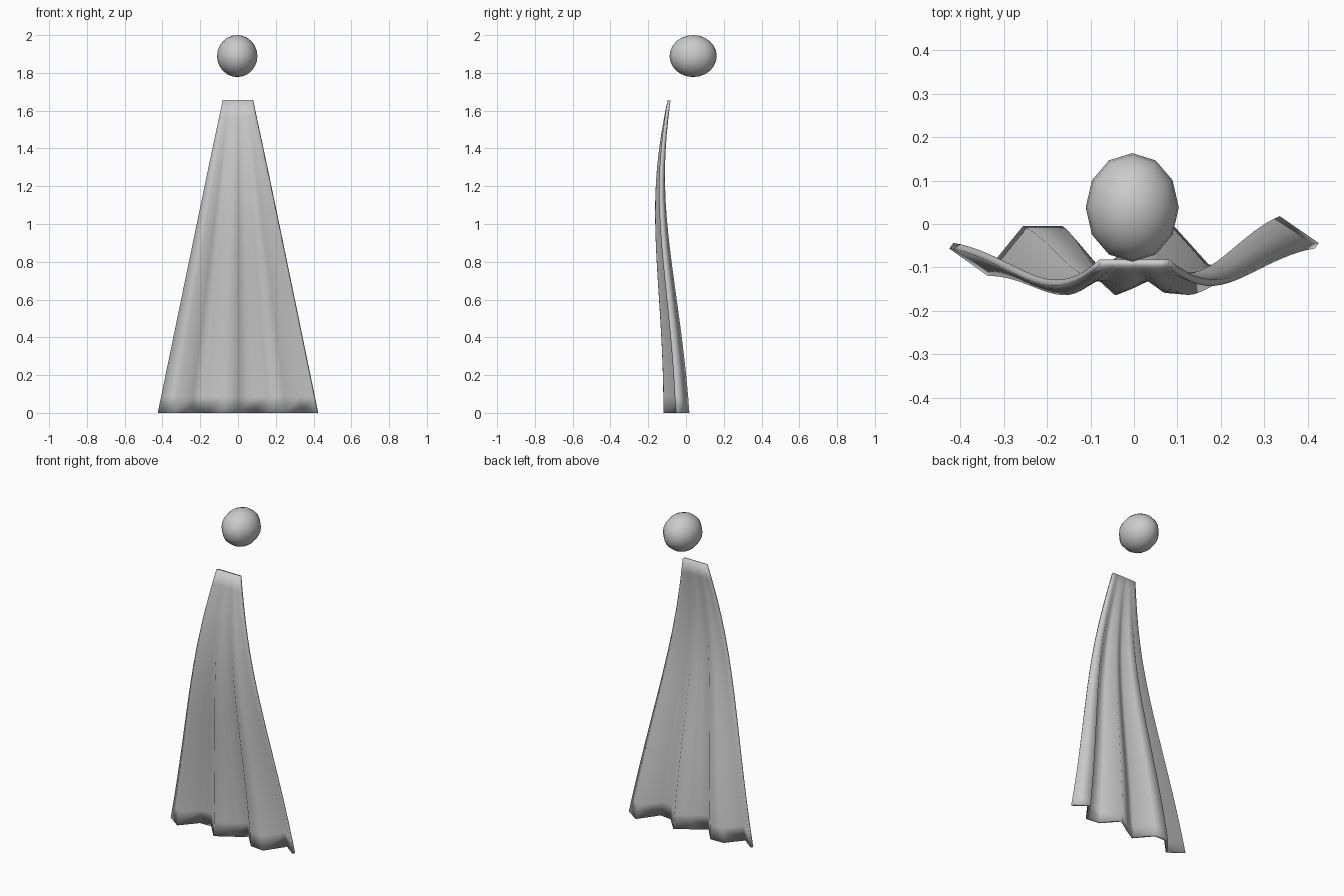
import bpy, math

cube = bpy.data.objects.get("Cube")
if cube:
    bpy.data.objects.remove(cube, do_unlink=True)

# Single grey material
grey = bpy.data.materials.new("plain grey")
grey.use_nodes = True
colour = (0.6, 0.6, 0.6, 1)
grey.diffuse_color = colour
grey.node_tree.nodes["Principled BSDF"].inputs["Base Color"].default_value = colour


def smooth(obj):
    obj.data.materials.append(grey)
    for p in obj.data.polygons:
        p.use_smooth = True


# Cloak: a flat top edge blends down into a pleated hem, bowed forward
HEIGHT, TOP_HALF, HEM_HALF, TOP_Y = 1.655, 0.08, 0.42, -0.09
HEM_Y = [-0.05, -0.112, -0.012, -0.012, -0.112, -0.06, -0.005, -0.1, -0.112, 0.01, -0.05]
ROWS, COLS = 20, len(HEM_Y)


def cloak_point(row, col):
    t = row / (ROWS - 1)
    half = HEM_HALF + (TOP_HALF - HEM_HALF) * t
    bow = -0.058 * math.sin(math.pi * t ** 1.7)
    y = HEM_Y[col] * (1 - t) + TOP_Y * t + bow
    return (half * (2 * col / (COLS - 1) - 1), y, HEIGHT * t)


verts = [cloak_point(r, c) for r in range(ROWS) for c in range(COLS)]
quads = [(i, i + 1, i + 1 + COLS, i + COLS)
         for r in range(ROWS - 1) for i in range(r * COLS, r * COLS + COLS - 1)]
mesh = bpy.data.meshes.new("cloak")
mesh.from_pydata(verts, [], quads)
cloak = bpy.data.objects.new("cloak", mesh)
bpy.context.collection.objects.link(cloak)
smooth(cloak)
shell = cloak.modifiers.new("thickness", 'SOLIDIFY')
shell.thickness = 0.016
shell.offset = 0

# Floating clasp ball above the cloak, slightly deeper than wide
bpy.ops.mesh.primitive_uv_sphere_add(segments=12, ring_count=12, radius=1,
                                     location=(-0.004, 0.038, 1.889))
ball = bpy.context.object
ball.name = "ball"
ball.scale = (0.107, 0.125, 0.111)
smooth(ball)
